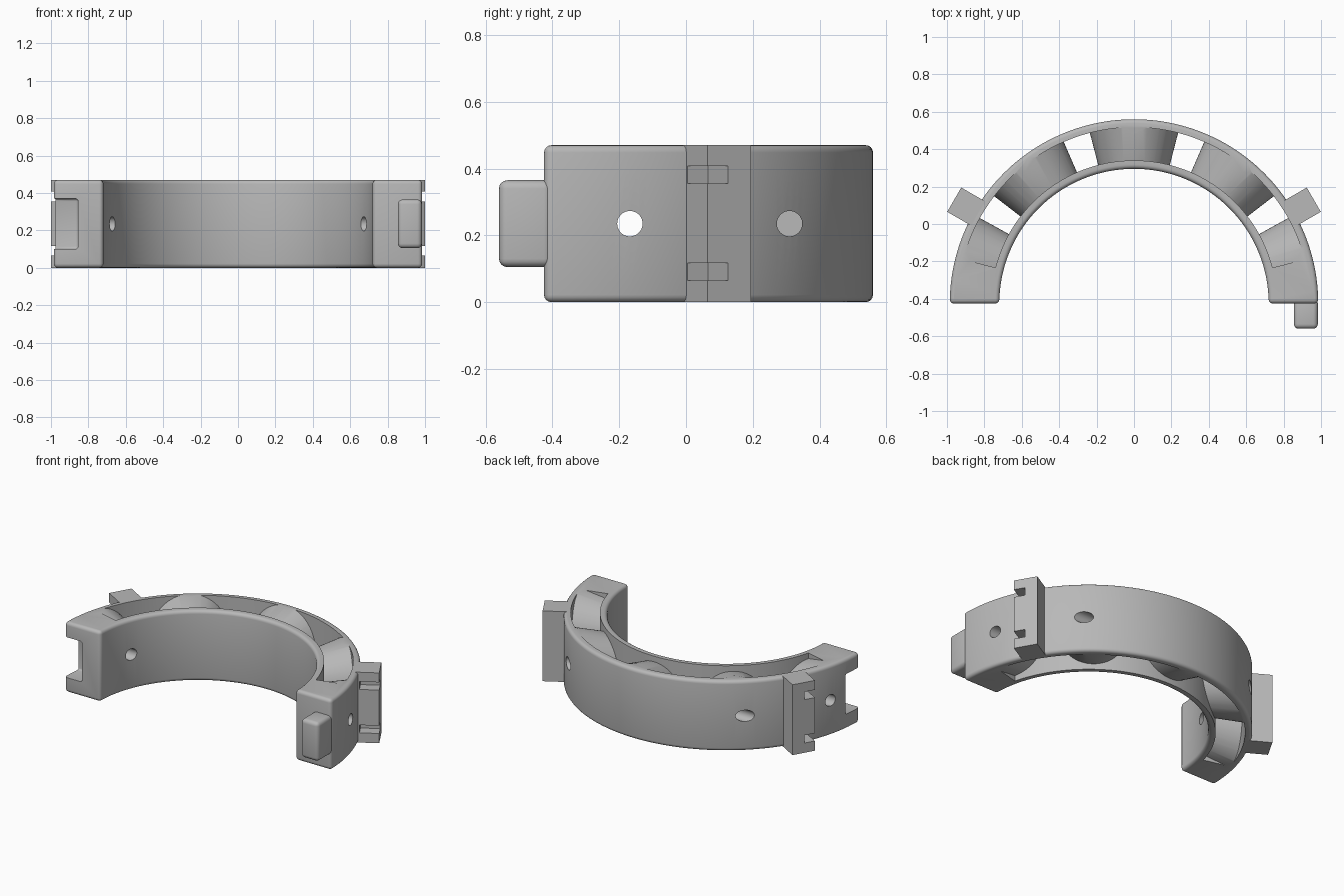
import bpy, bmesh, math
from mathutils import Matrix, Vector

cube = bpy.data.objects.get("Cube")
if cube:
    bpy.data.objects.remove(cube, do_unlink=True)

HEIGHT = 0.47
MID = HEIGHT / 2
CENTRE = Vector((0, -0.425, 0))   # axis of the half ring
R_IN, R_OUT = 0.72, 0.985

grey = bpy.data.materials.new("plain grey")
grey.use_nodes = True
grey.diffuse_color = (0.48, 0.48, 0.48, 1)
grey.node_tree.nodes["Principled BSDF"].inputs["Base Color"].default_value = (0.48, 0.48, 0.48, 1)


def make_object(name, bm):
    bmesh.ops.recalc_face_normals(bm, faces=bm.faces)
    mesh = bpy.data.meshes.new(name)
    bm.to_mesh(mesh)
    bm.free()
    mesh.materials.append(grey)
    obj = bpy.data.objects.new(name, mesh)
    bpy.context.collection.objects.link(obj)
    return obj


def sector(name, r0, r1, a0, a1, z0, z1, steps):
    """Extruded piece of a ring around CENTRE."""
    angles = [math.radians(a0 + (a1 - a0) * i / steps) for i in range(steps + 1)]
    path = [(r1, a) for a in angles] + [(r0, a) for a in reversed(angles)]
    bm = bmesh.new()
    verts = [bm.verts.new(CENTRE + Vector((r * math.cos(a), r * math.sin(a), z0))) for r, a in path]
    face = bm.faces.new(verts)
    top = bmesh.ops.extrude_face_region(bm, geom=[face])["geom"]
    bmesh.ops.translate(bm, vec=(0, 0, z1 - z0), verts=[v for v in top if isinstance(v, bmesh.types.BMVert)])
    return make_object(name, bm)


def box(name, lo, hi, matrix=Matrix.Identity(4)):
    lo, hi = Vector(lo), Vector(hi)
    bm = bmesh.new()
    bmesh.ops.create_cube(bm, size=1)
    bmesh.ops.transform(bm, matrix=matrix @ Matrix.Translation((lo + hi) / 2)
                        @ Matrix.Diagonal((*(hi - lo), 1)), verts=bm.verts)
    return make_object(name, bm)


def rod(name, x0, x1, r0, r1, matrix, sides=48):
    """Round bar or cone lying along local x."""
    bm = bmesh.new()
    bmesh.ops.create_cone(bm, cap_ends=True, segments=sides, radius1=r0, radius2=r1, depth=x1 - x0)
    bmesh.ops.transform(bm, matrix=matrix @ Matrix.Translation(((x0 + x1) / 2, 0, 0))
                        @ Matrix.Rotation(math.pi / 2, 4, 'Y'), verts=bm.verts)
    return make_object(name, bm)


def apply(obj, mod):
    bpy.context.view_layer.objects.active = obj
    bpy.ops.object.modifier_apply(modifier=mod.name)


def bevel(obj, width, segments=4):
    mod = obj.modifiers.new("Round", 'BEVEL')
    mod.width, mod.segments = width, segments
    mod.limit_method, mod.angle_limit = 'ANGLE', math.radians(40)
    apply(obj, mod)


def cut(obj, cutter):
    mod = obj.modifiers.new("Cut", 'BOOLEAN')
    mod.operation, mod.solver, mod.object = 'DIFFERENCE', 'EXACT', cutter
    apply(obj, mod)
    bpy.data.objects.remove(cutter, do_unlink=True)


def shade(obj):
    bpy.ops.object.select_all(action='DESELECT')
    obj.select_set(True)
    bpy.context.view_layer.objects.active = obj
    bpy.ops.object.shade_smooth_by_angle(angle=math.radians(30))


def radial(angle):
    """Frame at the ring axis with x pointing outwards."""
    return Matrix.Translation(CENTRE) @ Matrix.Rotation(math.radians(angle), 4, 'Z')


# Half ring with rounded rims
ring = sector("half_ring", R_IN, R_OUT, 0, 180, 0, HEIGHT, 96)
bevel(ring, 0.022)

# Open pockets between the walls, leaving cone shaped spokes
FIRST = 14.5
pocket = sector("pocket_cutter", 0.765, 0.942, FIRST, 180 - FIRST, -0.1, HEIGHT + 0.1, 72)
slope = math.tan(math.radians(14.5))
for angle in (FIRST, 52, 90, 128, 180 - FIRST):
    frame = Matrix.Translation((0, 0, MID)) @ radial(angle)
    cut(pocket, rod("spoke_cutter", 0.6, 1.1, 0.6 * slope, 1.1 * slope, frame, 64))
cut(ring, pocket)

# Pin holes: one through each end, one blind further back
for side in (1, -1):
    turn = Matrix.Rotation(0 if side > 0 else math.pi, 4, 'Z')
    for y, inner in ((-0.168, 0.4), (0.31, 0.47)):
        frame = Matrix.Translation((0, y, MID)) @ turn
        cut(ring, rod("hole_cutter", inner, 1.2, 0.038, 0.038, frame))

# Socket in the right end
socket = box("socket_cutter", (-1.1, -0.6, 0.1), (-0.855, -0.29, 0.37))
bevel(socket, 0.015, 3)
cut(ring, socket)
shade(ring)

# Matching tab on the left end
tab = box("end_tab", (0.855, -0.56, 0.105), (0.983, -0.40, 0.365))
bevel(tab, 0.025)
shade(tab)

# Notched clip blocks on the outside
for name, angle, side in (("left_clip_block", 30, 1), ("right_clip_block", 150, -1)):
    block = box(name, (0.955, -0.075, 0), (1.11, 0.075, HEIGHT), radial(angle))
    for z in (0.065, 0.355):
        ends = sorted((-0.1 * side, -0.005 * side))
        cut(block, box("notch_cutter", (0.99, ends[0], z), (1.2, ends[1], z + 0.052), radial(angle)))
